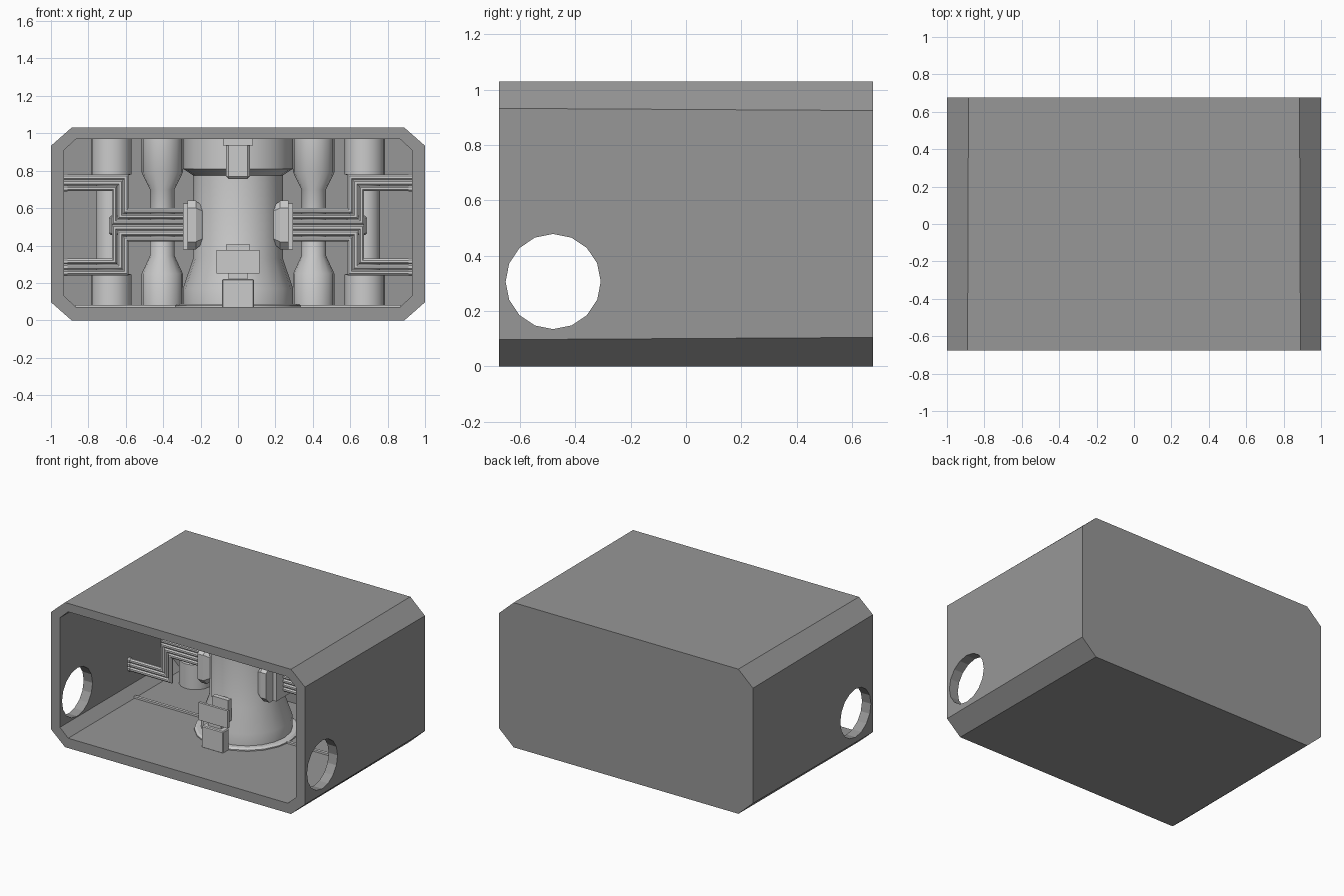
import bpy, bmesh, math

if "Cube" in bpy.data.objects:
    bpy.data.objects.remove(bpy.data.objects["Cube"])

CY = 0.10   # depth of the central column


def finish(name, bm):
    bmesh.ops.recalc_face_normals(bm, faces=bm.faces)
    me = bpy.data.meshes.new(name)
    bm.to_mesh(me)
    bm.free()
    ob = bpy.data.objects.new(name, me)
    bpy.context.collection.objects.link(ob)
    return ob


def smooth(ob):
    bpy.ops.object.select_all(action='DESELECT')
    ob.select_set(True)
    bpy.context.view_layer.objects.active = ob
    bpy.ops.object.shade_smooth_by_angle(angle=math.radians(28))


def skin(name, rings):
    """Bridge rings of equal length and cap both ends."""
    bm = bmesh.new()
    vs = [[bm.verts.new(p) for p in r] for r in rings]
    n = len(vs[0])
    for a, b in zip(vs, vs[1:]):
        for i in range(n):
            j = (i + 1) % n
            bm.faces.new((a[i], a[j], b[j], b[i]))
    bm.faces.new(vs[0])
    bm.faces.new(vs[-1])
    return finish(name, bm)


def turned(name, x, y, profile, n=16):
    """Round part from (radius, height) pairs."""
    t = math.tau / n
    smooth(skin(name, [[(x + r * math.cos(t * i), y + r * math.sin(t * i), z)
                        for i in range(n)] for r, z in profile]))


def box(name, x0, x1, y0, y1, z0, z1, bevel=0.0):
    bm = bmesh.new()
    bmesh.ops.create_cube(bm, size=1)
    for v in bm.verts:
        v.co = ((x0 + x1) / 2 + v.co.x * abs(x1 - x0), (y0 + y1) / 2 + v.co.y * (y1 - y0),
                (z0 + z1) / 2 + v.co.z * (z1 - z0))
    if bevel:
        bmesh.ops.bevel(bm, geom=bm.edges[:], offset=bevel, segments=1, affect='EDGES')
    return finish(name, bm)


def octagon(hx, z0, z1, cx, cz, y):
    return [(-hx + cx, y, z0), (hx - cx, y, z0), (hx, y, z0 + cz), (hx, y, z1 - cz),
            (hx - cx, y, z1), (-hx + cx, y, z1), (-hx, y, z1 - cz), (-hx, y, z0 + cz)]


def pipe(name, stations, s, m, n=8):
    """Mitred tube; stations are (x, z, normal x, normal z, radius)."""
    rings = []
    for x, z, nx, nz, r in stations:
        ring = []
        for i in range(n):
            a = math.tau * (i + .5) / n
            u, v = r * math.cos(a), r * math.sin(a)
            ring.append((s * (x + nx * u), CY + v, .51 + m * (z + nz * u)))
        rings.append(ring)
    smooth(skin(name, rings))


# Room shell: chamfered box, open at the front
shell = skin("room_shell", [octagon(1.0, 0, 1.03, .115, .105, .675),
                            octagon(1.0, 0, 1.03, .11, .097, -.675),
                            octagon(.93, .07, .97, .065, .06, -.675),
                            octagon(.93, .07, .97, .065, .06, .60)])
dark = bpy.data.materials.new("dark_grey")
dark.diffuse_color = (.31, .31, .31, 1)
dark.use_nodes = True
dark.node_tree.nodes["Principled BSDF"].inputs["Base Color"].default_value = dark.diffuse_color
shell.data.materials.append(dark)

# Round openings through both side walls
t = math.tau / 16
cutter = skin("opening_cutter", [[(x, -.48 + .172 * math.cos(t * i), .307 + .172 * math.sin(t * i))
                                  for i in range(16)] for x in (-1.2, 1.2)])
cutter.hide_render = True
mod = shell.modifiers.new("openings", 'BOOLEAN')
mod.operation = 'DIFFERENCE'
mod.solver = 'EXACT'
mod.object = cutter
bpy.context.view_layer.objects.active = shell
bpy.ops.object.modifier_apply(modifier=mod.name)
bpy.data.objects.remove(cutter)

# Central column with flared foot and collar
turned("central_column", 0, CY, [(.295, .07), (.295, .17), (.24, .33), (.24, .775),
                                 (.285, .805), (.295, .81), (.295, .97)], 20)
turned("column_floor_ring", 0, CY, [(.34, .065), (.34, .078), (.325, .088)], 20)

for s, side in ((-1, "left"), (1, "right")):
    # Rear columns
    turned(side + "_outer_column", s * .677, .49,
           [(.108, .07), (.108, .245), (.083, .25), (.083, .775), (.108, .78), (.108, .97)])
    turned(side + "_inner_column", s * .405, .49,
           [(.11, .07), (.11, .25), (.066, .345), (.066, .70), (.11, .79), (.11, .97)])

    # Pipe socket on the column
    box(side + "_socket_plate", s * .295, s * .262, CY - .09, CY + .09, .38, .625)
    rings = []
    for x, h, d, c in ((.27, .13, .17, .04), (.225, .13, .17, .04), (.18, .09, .14, .02)):
        rings.append([(s * x, CY + p[0], p[2]) for p in octagon(d, .51 - h, .51 + h, c, c, 0)])
    skin(side + "_socket", rings)

    # Pipe bundles, stepped from the wall to the socket, with collars at the wall
    for m, level in ((1, "upper"), (-1, "lower")):
        for i in range(3):
            o, r, name = .03 * i, .0155, f"{side}_{level}_pipe_{i + 1}"
            pipe(name, [(.93, .255 - o, 0, 1, r), (.6 + o, .255 - o, -1, 1, r),
                        (.6 + o, .075 - o, -1, 1, r), (.265, .075 - o, 0, 1, r)], s, m)
            pipe(name + "_collar", [(x, .255 - o, 0, 1, .019) for x in (.932, .912)], s, m)

    # Small clip behind the pipes
    box(side + "_pipe_clip", s * .69, s * .58, CY, CY + .05, .455, .56, .012)

    # Floor cable channel
    box(side + "_floor_channel", s * .87, s * .30, CY - .03, CY - .01, .065, .083)

# Console in front of the column
box("console_base", -.085, .085, -.29, -.22, .065, .222, .006)
box("console_neck", -.05, .05, -.265, -.23, .20, .27)
box("console_panel", -.115, .115, -.28, -.262, .25, .375)
box("console_back", -.063, .063, -.20, -.165, .25, .405)
box("console_link", -.05, .05, -.265, -.165, .26, .30)

# Ceiling unit opposite the console
box("ceiling_unit", -.065, .065, -.25, -.16, .755, .97, .015)
box("ceiling_mount", -.08, .08, -.265, -.15, .935, .975)
